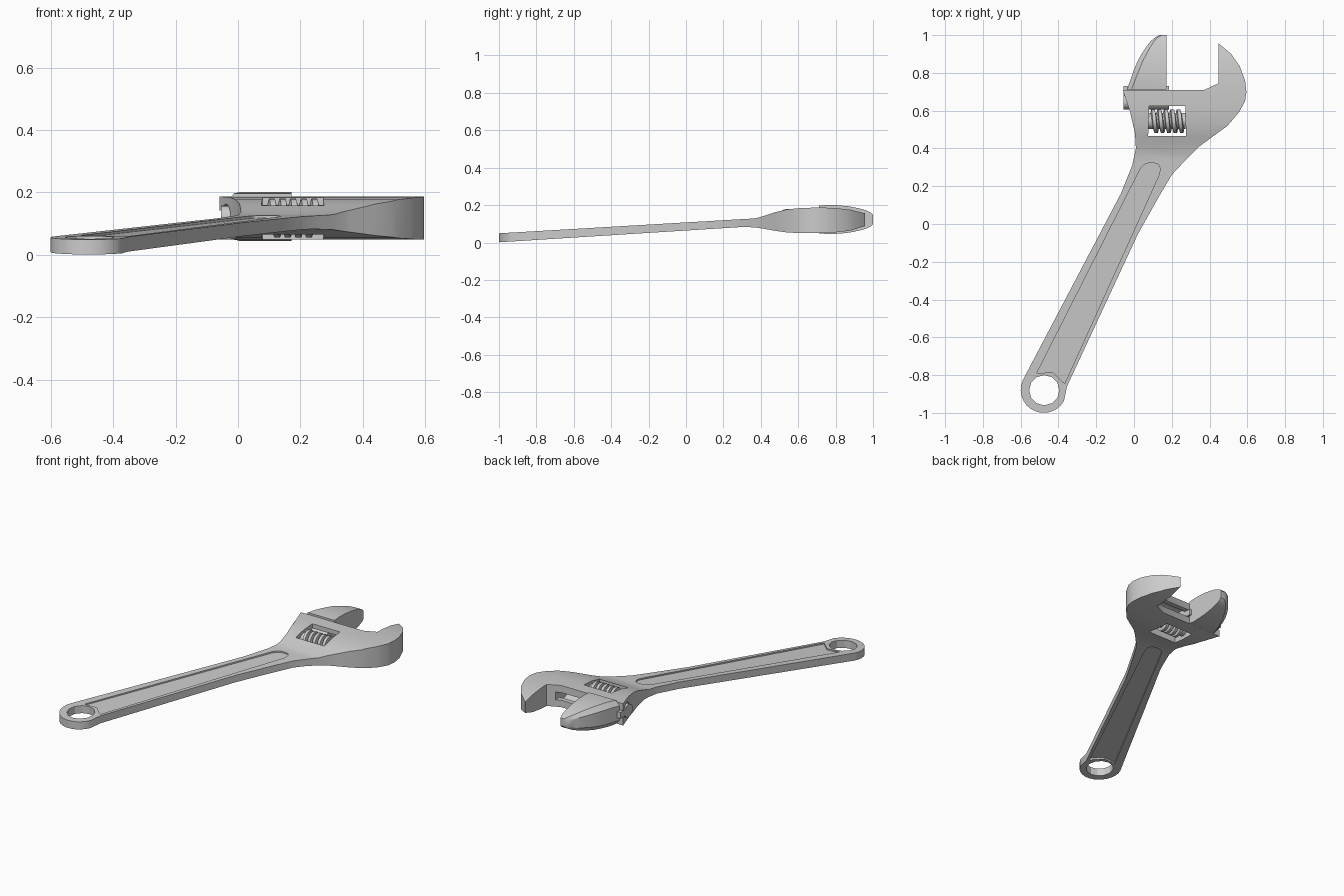
import bpy, bmesh
from math import sin, cos, pi

if "Cube" in bpy.data.objects:
    bpy.data.objects.remove(bpy.data.objects["Cube"])


def loft(name, rings):
    """Skin a list of equal-length closed rings and cap both ends."""
    bm = bmesh.new()
    rows = [[bm.verts.new(p) for p in ring] for ring in rings]
    n = len(rows[0])
    for a, b in zip(rows, rows[1:]):
        for i in range(n):
            j = (i + 1) % n
            bm.faces.new((a[i], a[j], b[j], b[i]))
    bm.faces.new(rows[0])
    bm.faces.new(rows[-1])
    bmesh.ops.recalc_face_normals(bm, faces=bm.faces)
    me = bpy.data.meshes.new(name)
    bm.to_mesh(me)
    bm.free()
    ob = bpy.data.objects.new(name, me)
    bpy.context.collection.objects.link(ob)
    return ob


def prism_z(name, outline, z0, z1, slope=0.0):
    return loft(name, [[(x, y, z + slope * y) for x, y in outline] for z in (z0, z1)])


def prism_x(name, profile, x0, x1):
    return loft(name, [[(x, y, z) for y, z in profile] for x in (x0, x1)])


def circle(cx, cy, r, n, a0=0.0, a1=2 * pi):
    return [(cx + r * cos(a0 + (a1 - a0) * i / n), cy + r * sin(a0 + (a1 - a0) * i / n))
            for i in range(n)]


def boolean(ob, tool, op='DIFFERENCE'):
    m = ob.modifiers.new("bool", 'BOOLEAN')
    m.operation, m.object, m.solver = op, tool, 'EXACT'
    bpy.context.view_layer.objects.active = ob
    bpy.ops.object.modifier_apply(modifier=m.name)
    bpy.data.objects.remove(tool, do_unlink=True)


MID = 0.118  # centre height of the head

# Body: top outline intersected with side profile
eye = circle(-0.478, -0.878, 0.122, 14, pi * 0.86, pi * 1.92)
outline = [(-0.06, 0.71), (-0.02, 0.59), (0.005, 0.48), (0.01, 0.40), (-0.01, 0.31),
           (-0.07, 0.16)] + eye + [
    (-0.355, -0.86), (0.02, -0.055), (0.135, 0.15), (0.20, 0.26), (0.27, 0.335),
    (0.345, 0.41), (0.42, 0.465), (0.495, 0.52), (0.555, 0.59), (0.588, 0.65), (0.595, 0.70),
    (0.588, 0.76), (0.56, 0.835), (0.515, 0.90), (0.447, 0.957), (0.447, 0.745), (0.372, 0.71)]
side = [(-1.02, 0.048), (0.30, 0.125), (0.37, 0.129), (0.42, 0.143), (0.48, 0.163),
        (0.54, 0.177), (0.61, 0.184), (0.70, 0.187), (0.79, 0.185), (0.88, 0.175), (0.97, 0.153),
        (0.97, 0.092), (0.88, 0.064), (0.79, 0.053), (0.70, 0.050), (0.61, 0.050),
        (0.54, 0.054), (0.48, 0.062), (0.42, 0.073), (0.37, 0.081), (0.30, 0.083), (-1.02, 0.0)]
body = prism_z("wrench_body", outline, -0.1, 0.4)
boolean(body, prism_x("side_cutter", side, -1, 1), 'INTERSECT')

# Hanging hole
boolean(body, prism_z("hole_cutter", circle(-0.475, -0.88, 0.08, 12), -0.2, 0.3))

# Shallow handle recess on both faces, following the handle's slope
recess = [(-0.515, -0.79), (-0.43, -0.785), (-0.367, -0.845), (0.135, 0.265), (0.138, 0.295),
          (0.125, 0.32), (0.085, 0.325), (0.055, 0.315), (0.035, 0.295)]
boolean(body, prism_z("recess_top_cutter", recess, 0.099, 0.2, 0.058))
boolean(body, prism_z("recess_bottom_cutter", recess, 0.0, 0.074, 0.0615))

# Worm window and keyhole channel
window = [(0.075, 0.465), (0.275, 0.465), (0.272, 0.625), (0.08, 0.625)]
boolean(body, prism_z("window_cutter", window, -0.1, 0.4))


def keyhole(cy, r, half, top):
    arc = circle(cy, MID, r, 16, 0.17 * pi, 1.83 * pi)
    return [(top, MID + half)] + [(cy + r * 0.8, MID + half)] + arc[1:] + \
           [(cy + r * 0.8, MID - half), (top, MID - half)]


boolean(body, prism_x("channel_cutter", keyhole(0.645, 0.045, 0.024, 0.8), -0.2, 0.40))

# Sliding jaw: (y, outer x, ridge x, inner x, half thickness)
rows = [(0.712, -0.037, -0.013, 0.172, 0.074), (0.76, -0.02, 0.005, 0.172, 0.078),
        (0.81, -0.003, 0.025, 0.172, 0.076), (0.86, 0.018, 0.045, 0.172, 0.072),
        (0.90, 0.04, 0.066, 0.172, 0.065), (0.94, 0.066, 0.088, 0.172, 0.056),
        (0.97, 0.09, 0.108, 0.172, 0.046), (0.99, 0.115, 0.128, 0.172, 0.036),
        (1.0, 0.137, 0.147, 0.172, 0.024)]
zc = MID + 0.005
jaw = loft("sliding_jaw", [[(xo, y, zc - 0.6 * h), (xr, y, zc - h), (xi, y, zc - h),
                            (xi, y, zc + h), (xr, y, zc + h), (xo, y, zc + 0.6 * h)]
                           for y, xo, xr, xi, h in rows])

# Rack that guides the sliding jaw
rack = prism_x("jaw_rack", keyhole(0.647, 0.04, 0.019, 0.73), -0.055, 0.185)

# Worm: core and helical thread
core = prism_x("worm_core", circle(0.545, MID, 0.042, 20), 0.076, 0.273)
turns, steps, pitch = 4.5, 20, 0.034
rings = []
for i in range(int(turns * steps) + 1):
    a = 2 * pi * i / steps
    x = 0.1 + pitch * i / steps
    rings.append([(x + dx, 0.545 + r * cos(a), MID + r * sin(a))
                  for dx, r in ((-0.014, 0.038), (-0.009, 0.062), (0.009, 0.062), (0.014, 0.038))])
thread = loft("worm_thread", rings)

# Smooth shading with crisp edges
for ob in (body, jaw, rack, core, thread):
    bpy.ops.object.select_all(action='DESELECT')
    ob.select_set(True)
    bpy.context.view_layer.objects.active = ob
    bpy.ops.object.shade_smooth_by_angle(angle=0.45)
